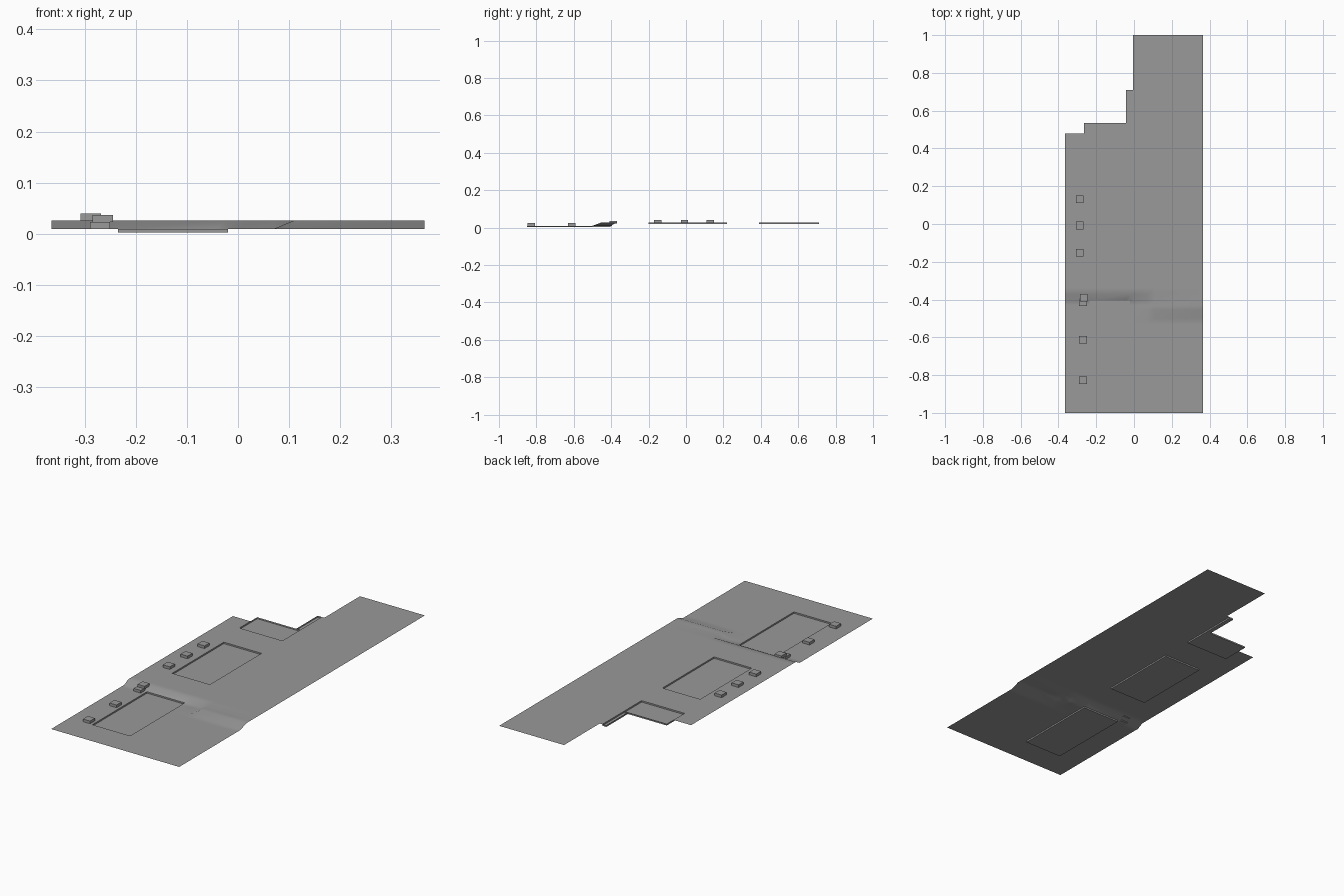
import bpy, bmesh

if "Cube" in bpy.data.objects:
    bpy.data.objects.remove(bpy.data.objects["Cube"])

LOW, HIGH, DEPTH = 0.0095, 0.026, 0.0075

grey = bpy.data.materials.new("concrete_grey")
grey.diffuse_color = (0.32, 0.32, 0.32, 1)
grey.use_nodes = True
grey.node_tree.nodes["Principled BSDF"].inputs["Base Color"].default_value = grey.diffuse_color

# Sunken bays: x0, x1, y0, y1
BAYS = [(-0.235, -0.02, -0.85, -0.405),
        (-0.235, -0.02, -0.2, 0.22),
        (-0.265, -0.02, 0.39, 0.535),
        (-0.043, -0.02, 0.535, 0.71)]

XS = [-0.365, -0.265, -0.235, -0.043, -0.02, -0.005, 0.07, 0.11, 0.365]
YS = [-1, -0.85, -0.53, -0.5, -0.455, -0.43, -0.405, -0.372, -0.34, -0.2,
      0.22, 0.39, 0.48, 0.535, 0.71, 1]


def ramp(y, y0, y1):
    t = min(max((y - y0) / (y1 - y0), 0), 1)
    return LOW + t * (HIGH - LOW)


def height(x, y):
    """Two terraces; the ramp starts earlier on the right side."""
    return ramp(y, -0.405, -0.372) if x < 0.09 else ramp(y, -0.5, -0.455)


def in_bay(x, y):
    return any(a < x < b and c < y < d for a, b, c, d in BAYS)


def in_sheet(x, y):
    if in_bay(x, y):
        return False
    if y > 0.71:
        return x > -0.005
    if y > 0.48:
        return x > -0.02
    return True


def finish(bm, name, smooth=False):
    me = bpy.data.meshes.new(name)
    bm.to_mesh(me)
    bm.free()
    ob = bpy.data.objects.new(name, me)
    bpy.context.collection.objects.link(ob)
    me.materials.append(grey)
    if smooth:
        bpy.context.view_layer.objects.active = ob
        ob.select_set(True)
        bpy.ops.object.shade_smooth_by_angle(angle=0.8)
        ob.select_set(False)


# Terraced ground with openings for the bays
bm = bmesh.new()
grid = {(x, y): bm.verts.new((x, y, height(x, y))) for x in XS for y in YS}
for x0, x1 in zip(XS, XS[1:]):
    for y0, y1 in zip(YS, YS[1:]):
        if in_sheet((x0 + x1) / 2, (y0 + y1) / 2):
            bm.faces.new([grid[p] for p in ((x0, y0), (x1, y0), (x1, y1), (x0, y1))])
bmesh.ops.delete(bm, geom=[v for v in bm.verts if not v.link_faces], context='VERTS')
finish(bm, "terraced_ground", True)

# Bay floors with walls around them
bm = bmesh.new()
for a, b, c, d in BAYS:
    top = LOW if d < -0.3 else HIGH
    corners = [(a, c), (b, c), (b, d), (a, d)]
    low = [bm.verts.new((x, y, top - DEPTH)) for x, y in corners]
    high = [bm.verts.new((x, y, top)) for x, y in corners]
    bm.faces.new(low)
    for i in range(4):
        j = (i + 1) % 4
        mx = (corners[i][0] + corners[j][0]) / 2
        my = (corners[i][1] + corners[j][1]) / 2
        # The narrow strip is open toward the wide bay
        if (d == 0.71 and i == 0):
            continue
        bm.faces.new((low[j], low[i], high[i], high[j]))
finish(bm, "sunken_bays")

# Small blocks beside the bays: x, y, base height
BLOCKS = [(-0.288, y, HIGH) for y in (0.13, -0.008, -0.152)]
BLOCKS += [(-0.27, y, LOW) for y in (-0.828, -0.612, -0.415)]
BLOCKS += [(-0.265, -0.39, 0.0225)]
for n, (x, y, z) in enumerate(BLOCKS):
    bm = bmesh.new()
    bmesh.ops.create_cube(bm, size=1)
    for v in bm.verts:
        v.co = (x + v.co.x * 0.04, y + v.co.y * 0.04, z + (v.co.z + 0.5) * 0.0137)
    finish(bm, f"block_{n + 1}")
